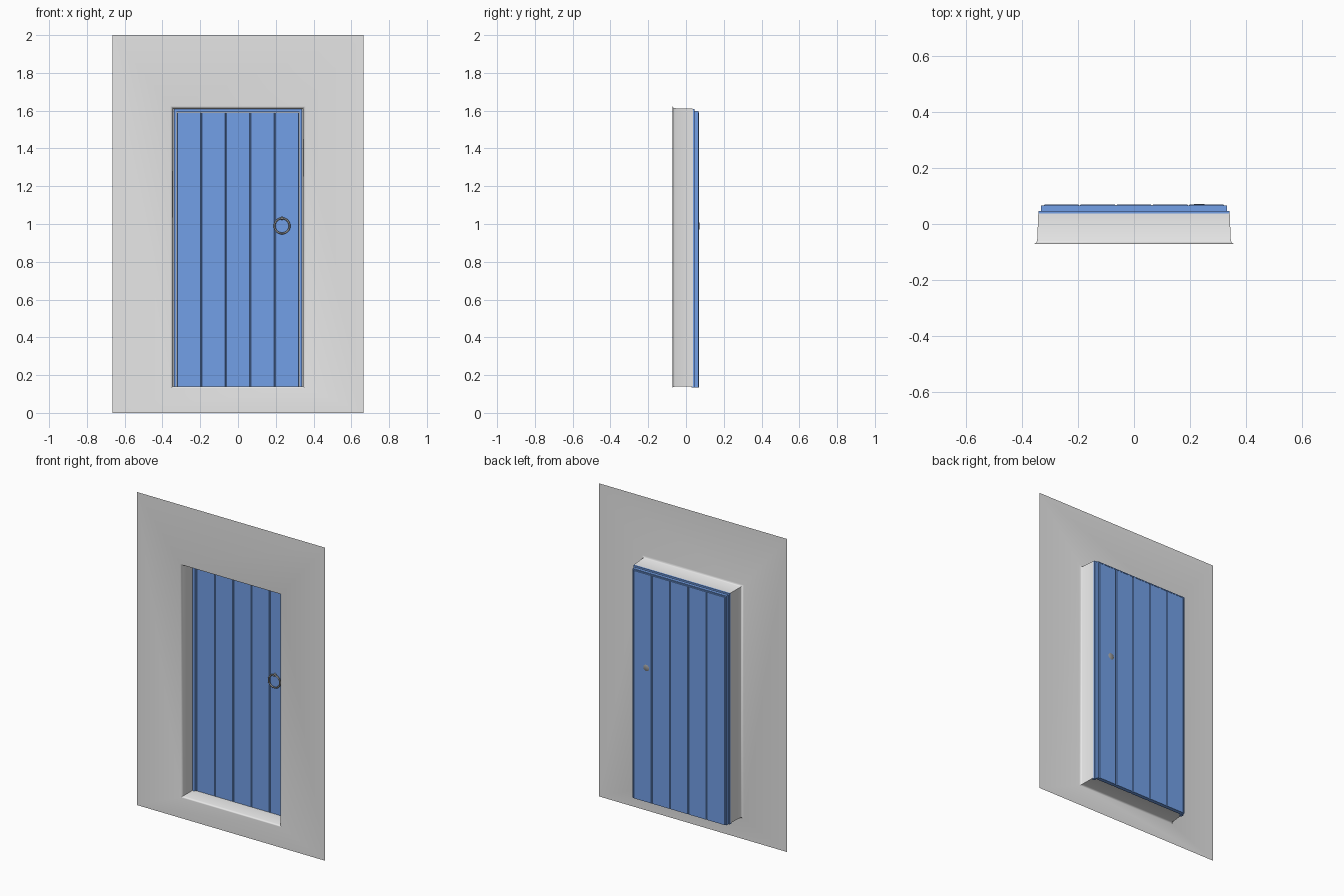
import bpy, bmesh, math
from mathutils import Matrix

cube = bpy.data.objects.get("Cube")
if cube:
    bpy.data.objects.remove(cube, do_unlink=True)


def material(name, rgb, metallic=0.0):
    m = bpy.data.materials.new(name)
    m.use_nodes = True
    m.diffuse_color = (*rgb, 1)
    m.node_tree.nodes["Principled BSDF"].inputs["Base Color"].default_value = (*rgb, 1)
    return m


PLASTER = material("plaster grey", (0.8, 0.8, 0.8))
BLUE = material("painted blue", (0.17, 0.35, 0.8))
IRON = material("iron grey", (0.3, 0.3, 0.3))


def finish(name, bm, mat):
    mesh = bpy.data.meshes.new(name)
    bm.to_mesh(mesh)
    bm.free()
    mesh.materials.append(mat)
    ob = bpy.data.objects.new(name, mesh)
    bpy.context.collection.objects.link(ob)
    return ob


def smooth(ob, angle=40):
    bpy.ops.object.select_all(action="DESELECT")
    ob.select_set(True)
    bpy.context.view_layer.objects.active = ob
    bpy.ops.object.shade_smooth_by_angle(angle=math.radians(angle))


def box(name, x, y, z, mat, bevel=0.0):
    bm = bmesh.new()
    bmesh.ops.create_cube(bm, size=1)
    for v in bm.verts:
        for i, (lo, hi) in enumerate((x, y, z)):
            v.co[i] = lo if v.co[i] < 0 else hi
    if bevel:
        edges = [e for e in bm.edges if abs(e.verts[0].co.z - e.verts[1].co.z) > 0.1]
        bmesh.ops.bevel(bm, geom=edges, offset=bevel, segments=1, affect="EDGES")
    return finish(name, bm, mat)


# Wall sheet with a hole whose lip rolls back into the reveal
bm = bmesh.new()
loops = []
for half, bottom, top, y in ((0.665, 0, 2, -0.072), (0.358, 0.131, 1.624, -0.072),
                             (0.349, 0.136, 1.617, -0.068), (0.345, 0.139, 1.613, -0.06),
                             (0.341, 0.141, 1.61, 0.038)):
    loops.append([bm.verts.new((x, y, z)) for x, z in
                  ((-half, bottom), (half, bottom), (half, top), (-half, top))])
for a, b in zip(loops, loops[1:]):
    for i in range(4):
        j = (i + 1) % 4
        bm.faces.new((a[i], a[j], b[j], b[i]))
smooth(finish("wall_and_reveal", bm, PLASTER))

# Stepped frame: broad front lining and narrower rear stop
for label, outer, inner, y, top in (("lining", 0.34, 0.325, (0.028, 0.046), 1.609),
                                    ("stop", 0.331, 0.3245, (0.046, 0.066), 1.599)):
    for side, s in (("left", 1), ("right", -1)):
        box(f"frame_{label}_{side}", sorted((s * inner, s * outer)), y, (0.134, top), BLUE)
    box(f"frame_{label}_top", (-inner, inner), y, (top - outer + inner, top), BLUE)

# Plank door with grooves between the boards
count, half = 5, 0.323
width = 2 * half / count
for i in range(count):
    x = -half + i * width
    box(f"door_plank_{i + 1}", (x, x + width), (0.044, 0.069), (0.134, 1.589), BLUE, 0.004)

# Ring handle hung from a small stud, with a round plate behind
HX, HZ = 0.233, 0.99


def disc(name, radius, tip, y0, y1, z, mat):
    bm = bmesh.new()
    bmesh.ops.create_cone(bm, cap_ends=True, segments=20, radius1=radius, radius2=tip,
                          depth=abs(y1 - y0),
                          matrix=Matrix.Translation((HX, (y0 + y1) / 2, z)) @
                          Matrix.Rotation(math.pi / 2 if y1 < y0 else -math.pi / 2, 4, "X"))
    smooth(finish(name, bm, mat))


bpy.ops.mesh.primitive_torus_add(major_radius=0.04, minor_radius=0.005, major_segments=32,
                                 minor_segments=10, location=(HX, 0.034, HZ),
                                 rotation=(math.pi / 2, 0, 0))
ring = bpy.context.object
ring.name = "ring_handle"
ring.data.materials.append(IRON)
smooth(ring)
disc("ring_stud", 0.009, 0.006, 0.046, 0.026, HZ + 0.04, IRON)
disc("back_plate", 0.022, 0.016, 0.068, 0.072, HZ, IRON)
